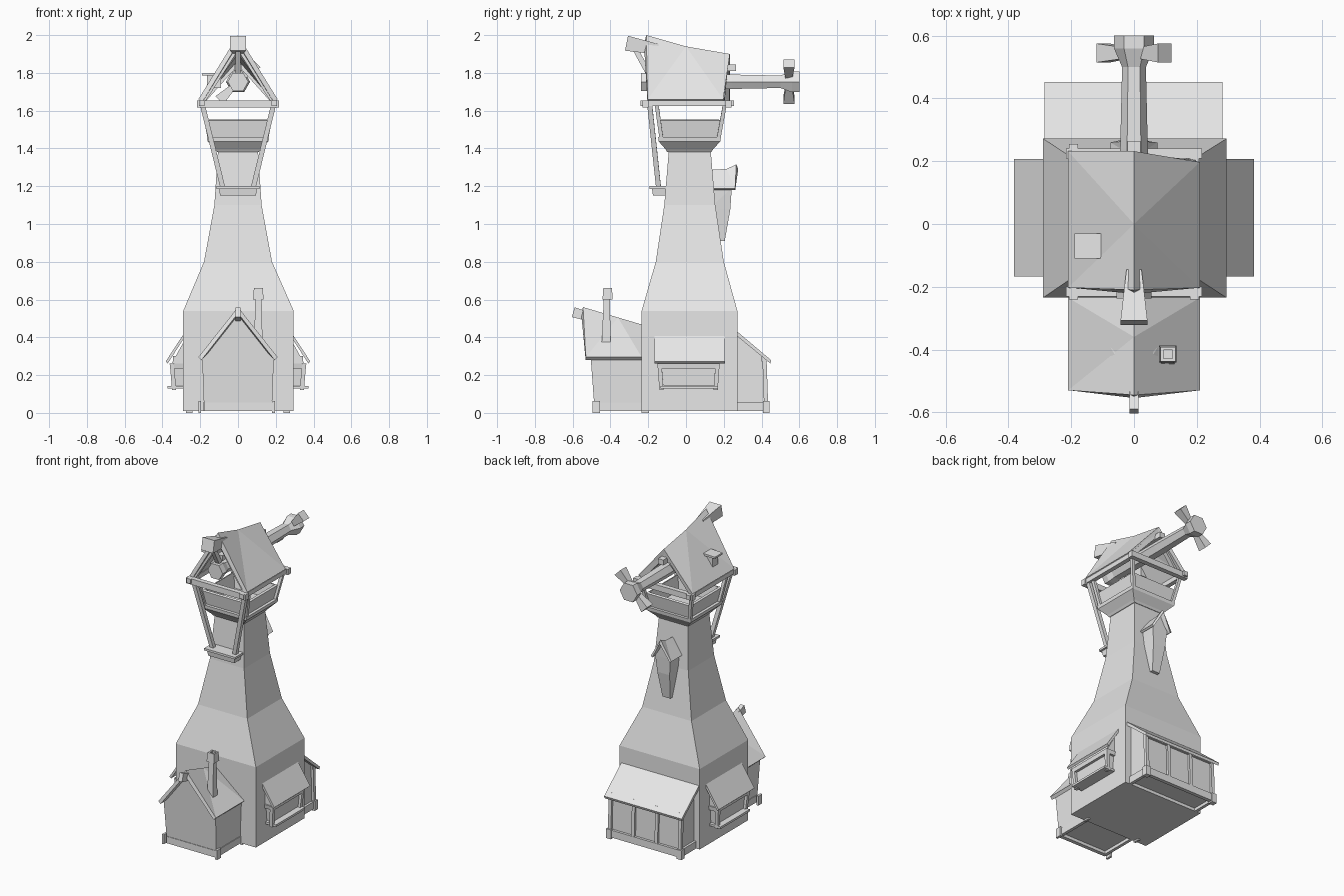
import bpy, bmesh, math
from mathutils import Vector

if "Cube" in bpy.data.objects:
    bpy.data.objects.remove(bpy.data.objects["Cube"])

mat = bpy.data.materials.new("pale_grey")
mat.diffuse_color = (0.8, 0.8, 0.8, 1)
mat.use_nodes = True
mat.node_tree.nodes["Principled BSDF"].inputs["Base Color"].default_value = mat.diffuse_color


def finish(name, bm):
    me = bpy.data.meshes.new(name)
    bm.to_mesh(me)
    bm.free()
    me.materials.append(mat)
    ob = bpy.data.objects.new(name, me)
    bpy.context.collection.objects.link(ob)
    return ob


def hull(name, pts):
    bm = bmesh.new()
    vs = [bm.verts.new(p) for p in pts]
    bmesh.ops.convex_hull(bm, input=vs)
    bmesh.ops.dissolve_limit(bm, angle_limit=0.01, verts=bm.verts, edges=bm.edges)
    bmesh.ops.recalc_face_normals(bm, faces=bm.faces)
    return finish(name, bm)


def rect(z, x0, x1, y0, y1):
    return [(x0, y0, z), (x1, y0, z), (x1, y1, z), (x0, y1, z)]


def box(name, x0, x1, y0, y1, z0, z1):
    return hull(name, rect(z0, x0, x1, y0, y1) + rect(z1, x0, x1, y0, y1))


def loft(name, rings, caps=True):
    bm = bmesh.new()
    loops = [[bm.verts.new(p) for p in r] for r in rings]
    n = len(loops[0])
    for a, b in zip(loops, loops[1:]):
        for i in range(n):
            j = (i + 1) % n
            bm.faces.new((a[i], a[j], b[j], b[i]))
    if caps:
        bm.faces.new(loops[0][::-1])
        bm.faces.new(loops[-1])
        bmesh.ops.recalc_face_normals(bm, faces=bm.faces)
    return finish(name, bm)


def solidify(ob, t):
    m = ob.modifiers.new("thickness", "SOLIDIFY")
    m.thickness, m.offset, m.use_even_offset = t, -1, True


def beam(name, p, q, w0, w1=None, d0=None, d1=None):
    # straight bar from p to q, half widths w (sideways) and d (other way)
    w1 = w1 or w0
    d0, d1 = d0 or w0, d1 or d0 or w1
    p, q = Vector(p), Vector(q)
    axis = (q - p).normalized()
    up = Vector((0, 1, 0)) if abs(axis.y) < 0.7 else Vector((0, 0, 1))
    s = axis.cross(up).normalized()
    u = s.cross(axis)
    pts = []
    for c, w, d in ((p, w0, d0), (q, w1, d1)):
        pts += [c + s * a * w + u * b * d for a in (-1, 1) for b in (-1, 1)]
    return hull(name, pts)


def gable_roof(name, hx, eave_z, ef, ebl, ebr, ridge, t):
    # sagging roof: each slope fans out from the middle of the ridge
    bm = bmesh.new()
    F, M, B = [bm.verts.new((0, y, z)) for y, z in ridge]
    Lf, Lb = bm.verts.new((-hx, ef, eave_z)), bm.verts.new((-hx, ebl, eave_z))
    Rf, Rb = bm.verts.new((hx, ef, eave_z)), bm.verts.new((hx, ebr, eave_z))
    for f in ((Lf, F, M), (Lf, M, Lb), (Lb, M, B), (F, Rf, M), (Rf, Rb, M), (Rb, B, M)):
        bm.faces.new(f)
    ob = finish(name, bm)
    solidify(ob, t)


# --- tower body
loft("tower", [rect(0.01, -.29, .295, -.235, .272), rect(.54, -.29, .295, -.235, .272),
               rect(.8, -.18, .18, -.16, .2), rect(1.1, -.125, .125, -.115, .155),
               rect(1.4, -.105, .105, -.09, .13)])

# --- front annex
hull("annex_walls", [(x * k, y, z) for x, y, z in
     ((.18, -.485, .03), (.19, -.505, .3), (0, -.52, .515), (.18, -.2, .03), (.19, -.2, .3), (0, -.2, .45))
     for k in (-1, 1)])
gable_roof("annex_roof", .21, .295, -.53, -.235, -.235,
           ((-.545, .56), (-.36, .505), (-.225, .465)), .022)
beam("annex_ridge_beam", (0, -.597, .533), (0, -.45, .49), .014, .014, .027, .02)
box("annex_front_sill", -.18, .18, -.49, -.465, .01, .055)
for s in (-1, 1):
    box("annex_side_sill", s * .185, s * .165, -.48, -.22, .01, .055)
    for y in (-.475, -.215):
        box("annex_corner_block", s * .195 - .015, s * .195 + .0, y - .02, y + .02, 0, .062)

# --- annex chimney
loft("chimney_shaft", [rect(.36, .085, .13, -.447, -.4), rect(.61, .092, .125, -.435, -.402)])
loft("chimney_cap", [rect(.6, .08, .135, -.442, -.388), rect(.66, .084, .132, -.438, -.392),
                     rect(.66, .094, .122, -.428, -.402), rect(.63, .094, .122, -.428, -.402)])

# --- side bays, one on each side
for s in (-1, 1):
    def bay(name, z0, xa, ya0, ya1, z1, xb, yb0, yb1, inner=.27):
        hull(name, rect(z0, s * inner, s * xa, ya0, ya1) + rect(z1, s * inner, s * xb, yb0, yb1))
    bay("bay_body", .145, .335, -.12, .155, .3, .345, -.135, .165)
    bay("bay_lintel", .235, .358, -.143, .175, .262, .362, -.148, .178)
    bay("bay_rail", .128, .372, -.135, .17, .142, .372, -.135, .17)
    hull("bay_cheeks", [(s * x, y, z) for y in (-.14, .17)
                        for x, z in ((.28, .25), (.355, .255), (.28, .39))])
    for a, b in ((-.13, -.14), (.157, .167)):
        beam("bay_post", (s * .338, a, .122), (s * .35, b, .26), .011)
    hull("bay_roof", [(s * x, y, z) for y in (-.168, .207)
                      for x, z in ((.28, .43), (.383, .272), (.372, .262), (.28, .405))])

# --- rear lean-to
hull("leanto_walls", [(x, y, z) for x in (-.25, .25)
     for y, z in ((.25, .03), (.42, .03), (.413, .31), (.25, .42))])
hull("leanto_roof", [(x, y, z) for x in (-.285, .282)
     for y, z in ((.26, .44), (.452, .278), (.446, .262), (.26, .415))])
for i in range(4):
    x = -.255 + i * .17
    beam("leanto_post", (x, .424, .04), (x, .415, .3), .011)
box("leanto_lintel", -.262, .262, .4, .428, .272, .298)
box("leanto_rear_sill", -.265, .265, .412, .436, .01, .058)
for s in (-1, 1):
    box("leanto_side_sill", s * .245, s * .265, .25, .43, .01, .058)
    box("leanto_corner_block", s * .24, s * .275, .408, .442, 0, .062)

# --- hanging oriel on the back
hull("oriel_body", [(s * x, y, z) for s in (-1, 1) for x, y, z in
     ((.055, .242, 1.19), (.055, .12, 1.19), (0, .245, 1.28), (0, .12, 1.27),
      (.045, .235, 1.08), (.028, .205, .91), (.028, .17, .91), (.05, .12, 1.08))])
gable_roof("oriel_roof", .075, 1.187, .11, .26, .26,
           ((.11, 1.285), (.215, 1.292), (.266, 1.315)), .014)

# --- front bracket ledge
loft("ledge_box", [rect(1.15, -.095, .095, -.175, -.08), rect(1.188, -.1, .1, -.18, -.08)])
box("ledge_plate", -.113, .113, -.192, -.08, 1.186, 1.2)

# --- lookout basket
loft("basket_base", [rect(1.382, -.11, .11, -.1, .135), rect(1.395, -.12, .12, -.108, .143),
                     rect(1.438, -.162, .162, -.145, .182), rect(1.46, -.165, .165, -.147, .185)])
solidify(loft("basket_walls", [rect(1.455, -.145, .145, -.127, .167),
                               rect(1.548, -.163, .163, -.142, .184)], caps=False), .014)

# --- beam ring under the cap, with slanting posts
for s in (-1, 1):
    box("ring_side_beam", s * .178, s * .207, -.24, .255 if s < 0 else .24, 1.625, 1.655)
    beam("long_front_post", (s * .188, -.192, 1.63), (s * .08, -.145, 1.19), .013)
    beam("basket_front_post", (s * .185, -.155, 1.63), (s * .15, -.13, 1.45), .01)
    beam("basket_rear_post", (s * .185, .205, 1.63), (s * .15, .172, 1.45), .01)
for y in (-.215, .225):
    box("ring_cross_beam", -.217, .217, y - .016, y + .016, 1.617, 1.655)

# --- cap roof with open gables
gable_roof("cap_roof", .21, 1.66, -.203, .232, .197,
           ((-.21, 2.0), (0, 1.94), (.232, 1.9)), .025)
for s in (-1, 1):
    beam("front_rafter", (s * .185, -.185, 1.655), (0, -.19, 1.945), .014)
    beam("rear_rafter", (s * .185, .19, 1.655), (0, .21, 1.86), .014)
beam("ridge_horn", (0, -.315, 1.957), (0, -.15, 1.925), .043, .024, .04, .028)
beam("horn_strut", (0, -.268, 1.925), (0, -.2, 1.8), .014)
box("gable_tie_beam", -.02, .02, -.19, .265, 1.81, 1.845)

# --- little dormer on the left slope
box("dormer_body", -.165, -.09, -.098, -.042, 1.72, 1.785)
hull("dormer_roof", [(x, y, z) for y in (-.11, -.03)
     for x, z in ((-.19, 1.785), (-.19, 1.797), (-.09, 1.8), (-.09, 1.785))])


# --- six-sided shaft and flared hub
def hexagon(y, r):
    return [(r * math.cos(i * math.pi / 3), y, 1.753 + r * math.sin(i * math.pi / 3)) for i in range(6)]


loft("shaft", [hexagon(-.238, .055), hexagon(-.2, .055), hexagon(-.16, .042), hexagon(.24, .044),
               hexagon(.5, .038), hexagon(.56, .064), hexagon(.6, .064)])

# --- two broken blade stubs
for s in (-1, 1):
    d = s * math.sqrt(.5)
    beam("blade_stub", (d * .02, .545, 1.753 + d * .02), (d * .138, .545, 1.753 + d * .138),
         .012, .03, .016, .03)
